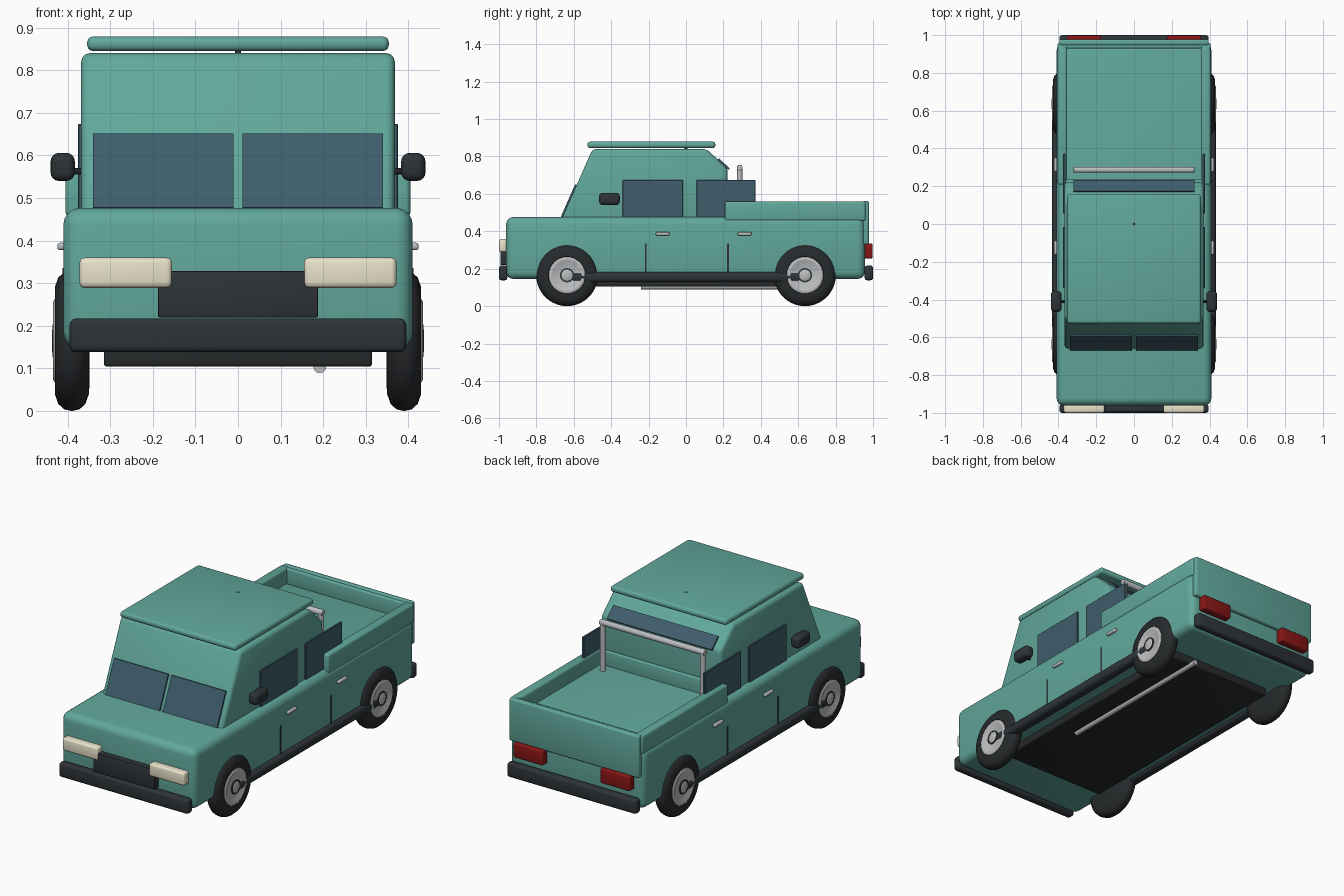
import bpy, bmesh
from math import radians, pi
from mathutils import Matrix, Vector

if "Cube" in bpy.data.objects:
    bpy.data.objects.remove(bpy.data.objects["Cube"])


def material(name, r, g, b):
    m = bpy.data.materials.new(name)
    m.diffuse_color = (r, g, b, 1)
    m.use_nodes = True
    m.node_tree.nodes["Principled BSDF"].inputs["Base Color"].default_value = m.diffuse_color
    return m


PAINT = material("teal_paint", .12, .39, .33)
GLASS = material("tinted_glass", .05, .11, .15)
DARK = material("dark_trim", .027, .034, .038)
RUBBER = material("rubber", .02, .023, .025)
CREAM = material("cream_lens", .82, .77, .6)
RED = material("red_lens", .25, .008, .008)
METAL = material("metal", .5, .51, .52)


def finish(name, bm, mat, bevel=0, segs=3):
    if bevel:
        bm.normal_update()
        edges = [e for e in bm.edges if e.calc_face_angle(0) > radians(20)]
        bmesh.ops.bevel(bm, geom=edges, offset=bevel, segments=segs,
                        profile=.5, affect='EDGES', clamp_overlap=True)
    bmesh.ops.recalc_face_normals(bm, faces=bm.faces)
    me = bpy.data.meshes.new(name)
    bm.to_mesh(me)
    bm.free()
    me.materials.append(mat)
    ob = bpy.data.objects.new(name, me)
    bpy.context.collection.objects.link(ob)
    me.polygons.foreach_set("use_smooth", [True] * len(me.polygons))
    me.set_sharp_from_angle(angle=radians(35))
    return ob


def box(name, x, y, z, mat, bevel=0, segs=3):
    """Box from (min, max) ranges."""
    bm = bmesh.new()
    bmesh.ops.create_cube(bm, size=1)
    for v in bm.verts:
        v.co = [(r[0] + r[1]) / 2 + c * (r[1] - r[0]) for r, c in zip((x, y, z), v.co)]
    return finish(name, bm, mat, bevel, segs)


def prism(name, profile, x0, x1, mat, bevel=0):
    """(y, z) profile extruded along x."""
    bm = bmesh.new()
    f = bm.faces.new([bm.verts.new((x0, y, z)) for y, z in profile])
    ext = bmesh.ops.extrude_face_region(bm, geom=[f])["geom"]
    bmesh.ops.translate(bm, vec=(x1 - x0, 0, 0),
                        verts=[g for g in ext if isinstance(g, bmesh.types.BMVert)])
    return finish(name, bm, mat, bevel)


def rod(name, a, b, radius, mat, sides=16, bevel=0):
    a, b = Vector(a), Vector(b)
    d = b - a
    bm = bmesh.new()
    bmesh.ops.create_cone(bm, cap_ends=True, segments=sides, radius1=radius,
                          radius2=radius, depth=d.length,
                          matrix=Matrix.Translation((a + b) / 2) @ d.to_track_quat('Z', 'Y').to_matrix().to_4x4())
    return finish(name, bm, mat, bevel)


def lathe_x(name, profile, centre, mat, steps=40):
    """(x, radius) profile spun about the x axis."""
    bm = bmesh.new()
    vs = [bm.verts.new((x, 0, r)) for x, r in profile]
    es = [bm.edges.new(p) for p in zip(vs, vs[1:])]
    bmesh.ops.spin(bm, geom=vs + es, cent=(0, 0, 0), axis=(1, 0, 0), angle=2 * pi, steps=steps)
    bmesh.ops.remove_doubles(bm, verts=bm.verts, dist=1e-5)
    bmesh.ops.translate(bm, verts=bm.verts, vec=centre)
    return finish(name, bm, mat)


def span(s, a, b):
    """Range mirrored to side s."""
    return tuple(sorted((s * a, s * b)))


# Body, cab and roof
box("body", (-.41, .41), (-.962, .957), (.145, .477), PAINT, .04, 4)
prism("cab", [(-.68, .43), (-.5, .84), (.11, .84), (.222, .735), (.222, .43)],
      -.368, .368, PAINT, .02)
box("roof_panel", (-.354, .354), (-.527, .157), (.845, .879), PAINT, .014)
rod("roof_pin", (0, 0, .835), (0, 0, .8795), .007, DARK, 12)

# Cargo bed walls
box("bed_front_wall", (-.37, .37), (.205, .235), (.46, .558), PAINT, .008)
box("bed_rear_wall", (-.37, .37), (.93, .958), (.46, .558), PAINT, .008)
box("tailgate", (-.395, .395), (.945, .978), (.33, .563), PAINT, .01)

# Roll bar
rod("roll_bar_top", (-.32, .287, .74), (.32, .287, .74), .016, METAL, 16, .004)

# Rear window on the sloped rear of the cab
prism("rear_window", [(.168, .782), (.226, .728), (.234, .736), (.176, .790)], -.32, .32, GLASS)

# Bumpers and blank plates
for end, s in (("front", -1), ("rear", 1)):
    box(end + "_bumper", (-.395, .395), span(s, .955, 1), (.138, .217), DARK, .014)
    box(end + "_plate", (-.094, .094), span(s, .975, .9985), (.144, .211), CREAM, .003, 2)

# Grille, chassis, exhaust
box("grille", (-.188, .188), (-.993, -.95), (.22, .329), DARK, .004, 2)
box("chassis", (-.315, .315), (-.66, .7), (.104, .17), RUBBER, .008)
rod("exhaust_pipe", (.192, -.24, .104), (.192, .73, .104), .015, METAL, 12)

for side, s in (("left", -1), ("right", 1)):
    # Windows
    prism("windshield_" + side, [(-.669, .478), (-.593, .651), (-.575, .645), (-.651, .472)],
          s * .01, s * .34, GLASS)
    for end, y in (("front", (-.34, -.015)), ("rear", (.055, .372))):
        box(f"{end}_side_window_{side}", span(s, .362, .376), y, (.47, .674), GLASS, .003, 1)
    # Lights
    box("headlight_" + side, span(s, .155, .372), (-1, -.95), (.289, .36), CREAM, .012)
    box("tail_light_" + side, span(s, .175, .355), (.95, .998), (.255, .336), RED, .008)
    # Bed rail and roll bar post
    box("bed_rail_" + side, span(s, .354, .405), (.208, .96), (.455, .56), PAINT, .012)
    rod("roll_bar_post_" + side, (s * .305, .287, .47), (s * .305, .287, .74), .015, METAL)
    # Mirror and arm
    box("mirror_" + side, span(s, .383, .44), (-.465, -.354), (.54, .606), DARK, .02, 4)
    rod("mirror_arm_" + side, (s * .36, -.41, .563), (s * .4, -.41, .563), .008, DARK, 10)
    # Sill, door seams and handles
    box("sill_" + side, span(s, .375, .434), (-.62, .62), (.128, .182), DARK, .02)
    for y in (-.215, .225):
        box("door_seam_" + side, span(s, .4, .4125), (y - .005, y + .005), (.17, .336), DARK)
    for y in (-.125, .313):
        box("door_handle_" + side, span(s, .405, .424), (y - .037, y + .037), (.378, .395), METAL, .006)
    # Wheels
    for end, y in (("front", -.636), ("rear", .636)):
        c = (0, y, .165)
        name = f"{end}_{side}_"
        tyre = [(.348, .0), (.348, .095), (.35, .125), (.358, .148), (.372, .161), (.39, .165),
                (.408, .161), (.422, .148), (.43, .125), (.43, .1), (.424, .095), (.424, 0)]
        rim = [(.41, .098), (.43, .098), (.434, .092), (.434, .08), (.43, .074), (.43, 0)]
        ring = [(.42, .038), (.435, .038), (.435, .03), (.42, .03)]
        cap = [(.42, .03), (.434, .03), (.437, .025), (.437, 0)]
        for part, prof, mat in (("tyre", tyre, RUBBER), ("rim", rim, METAL),
                                ("hub_ring", ring, DARK), ("hub_cap", cap, METAL)):
            lathe_x(name + part, [(s * x, r) for x, r in prof], c, mat)
